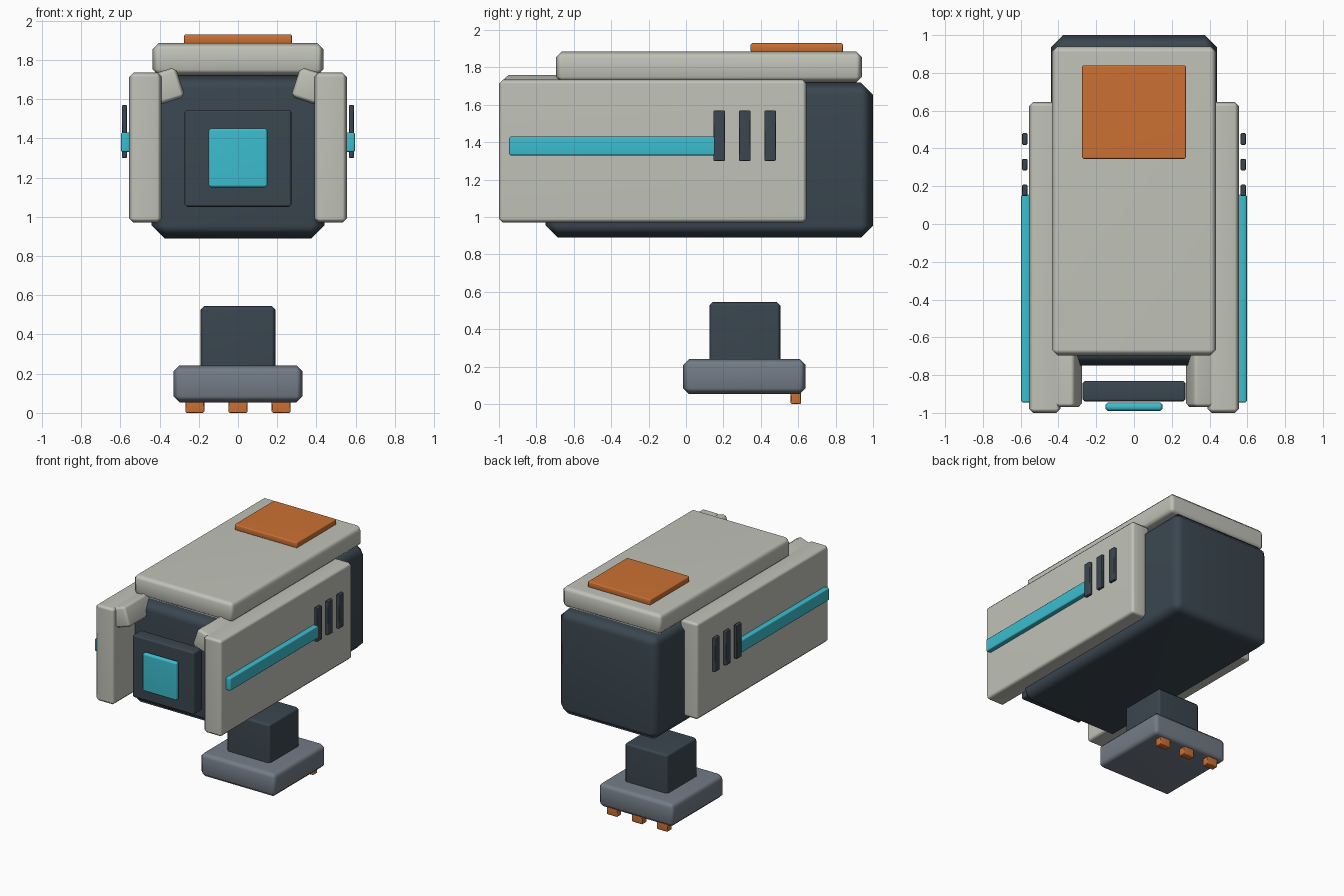
import bpy
import math

cube = bpy.data.objects.get("Cube")
if cube:
    bpy.data.objects.remove(cube, do_unlink=True)


def material(name, rgb):
    mat = bpy.data.materials.new(name)
    mat.use_nodes = True
    mat.diffuse_color = (*rgb, 1)
    mat.node_tree.nodes["Principled BSDF"].inputs["Base Color"].default_value = (*rgb, 1)
    return mat


PALE = material("pale grey", (0.53, 0.54, 0.48))
DARK = material("dark slate", (0.043, 0.062, 0.08))
STEEL = material("steel grey", (0.17, 0.2, 0.24))
CYAN = material("cyan", (0.045, 0.51, 0.62))
ORANGE = material("orange", (0.6, 0.165, 0.033))


def block(name, mat, x, y, z, bevel, tilt=0):
    """Bevelled box spanning the given (low, high) ranges, tilted about y."""
    spans = (x, y, z)
    bpy.ops.mesh.primitive_cube_add(size=1, location=[(a + b) / 2 for a, b in spans])
    ob = bpy.context.object
    ob.name = name
    ob.scale = [b - a for a, b in spans]
    bpy.ops.object.transform_apply(location=False, rotation=False, scale=True)
    ob.rotation_euler.y = tilt
    ob.data.materials.append(mat)
    mod = ob.modifiers.new("Bevel", "BEVEL")
    mod.width = bevel
    mod.segments = 1
    bpy.ops.object.shade_smooth()
    ob.modifiers.new("Weighted Normal", "WEIGHTED_NORMAL")
    return ob


def pair(name, mat, x, y, z, bevel, tilt=0):
    """A left block and its mirror image on the right."""
    block("left_" + name, mat, x, y, z, bevel, tilt)
    block("right_" + name, mat, (-x[1], -x[0]), y, z, bevel, -tilt)


# Main body and roof
block("body_core", DARK, (-0.44, 0.44), (-0.75, 1.0), (0.89, 1.72), 0.065)
block("roof_plate", PALE, (-0.435, 0.435), (-0.695, 0.94), (1.72, 1.885), 0.03)
block("roof_pad", ORANGE, (-0.275, 0.275), (0.345, 0.84), (1.88, 1.93), 0.008)

# Side panels with stripe and vents
pair("side_panel", PALE, (0.39, 0.555), (-1.0, 0.645), (0.97, 1.735), 0.022)
pair("side_stripe", CYAN, (0.55, 0.597), (-0.945, 0.155), (1.33, 1.43), 0.008)
for i in range(3):
    start = 0.147 + 0.136 * i
    pair(f"vent_{i + 1}", DARK, (0.565, 0.592), (start, start + 0.062), (1.3, 1.57), 0.005)

# Front face
block("front_frame", DARK, (-0.272, 0.272), (-0.94, -0.83), (1.05, 1.545), 0.012)
block("front_lens", CYAN, (-0.15, 0.15), (-0.99, -0.945), (1.15, 1.45), 0.012)
pair("brow_tab", PALE, (0.29, 0.455), (-0.97, -0.62), (1.583, 1.743), 0.02, math.radians(18))

# Detached grip and foot
block("grip", DARK, (-0.19, 0.19), (0.125, 0.505), (0.16, 0.545), 0.018)
block("foot", STEEL, (-0.33, 0.33), (-0.015, 0.64), (0.053, 0.242), 0.032)
for i, x in enumerate((-0.22, 0, 0.22)):
    block(f"contact_{i + 1}", ORANGE, (x - 0.048, x + 0.048), (0.56, 0.615), (0, 0.08), 0.006)
